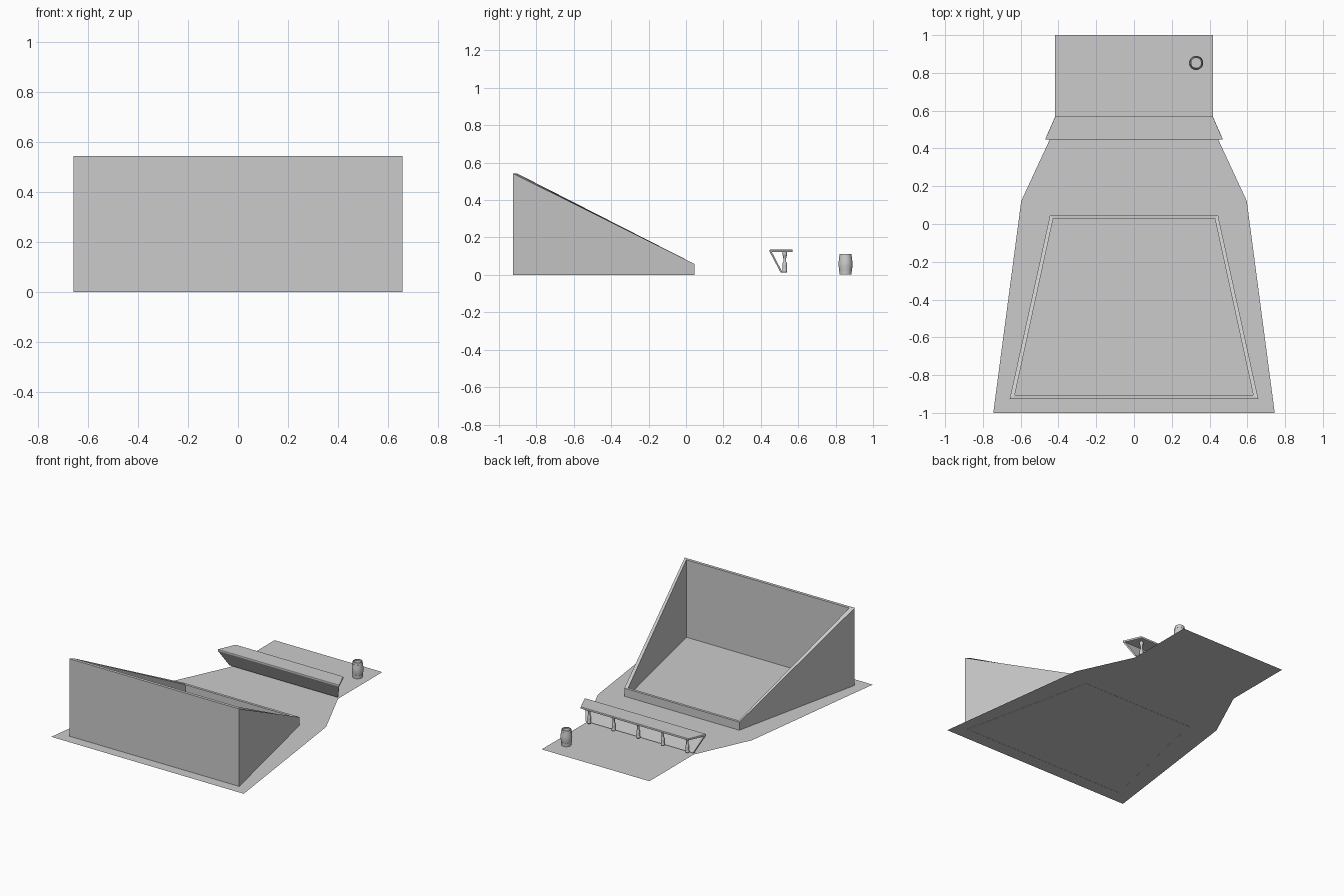
import bpy, bmesh, math

if "Cube" in bpy.data.objects:
    bpy.data.objects.remove(bpy.data.objects["Cube"])


def finish(name, verts, faces, smooth=False):
    mesh = bpy.data.meshes.new(name)
    mesh.from_pydata(verts, [], faces)
    obj = bpy.data.objects.new(name, mesh)
    bpy.context.collection.objects.link(obj)
    if len(faces) > 1:
        bm = bmesh.new()
        bm.from_mesh(mesh)
        bmesh.ops.recalc_face_normals(bm, faces=bm.faces)
        bm.to_mesh(mesh)
        bm.free()
    if smooth:
        bpy.ops.object.select_all(action='DESELECT')
        obj.select_set(True)
        bpy.context.view_layer.objects.active = obj
        bpy.ops.object.shade_smooth_by_angle(angle=math.radians(35))
    return obj


def lathe(name, profile, loc, sides):
    """Spin (radius, height) points round z and cap both ends."""
    verts = [(loc[0] + r * math.cos(2 * math.pi * i / sides),
              loc[1] + r * math.sin(2 * math.pi * i / sides), loc[2] + z)
             for r, z in profile for i in range(sides)]
    faces = [(k * sides + i, k * sides + (i + 1) % sides,
              (k + 1) * sides + (i + 1) % sides, (k + 1) * sides + i)
             for k in range(len(profile) - 1) for i in range(sides)]
    last = (len(profile) - 1) * sides
    faces += [tuple(range(sides))[::-1], tuple(range(last, last + sides))]
    return finish(name, verts, faces, smooth=True)


def loft(name, bottom, top):
    """Solid between two matching quads."""
    faces = [(3, 2, 1, 0), (4, 5, 6, 7)]
    faces += [(i, (i + 1) % 4, 4 + (i + 1) % 4, 4 + i) for i in range(4)]
    return finish(name, bottom + top, faces)


# Floor: one flat sheet, mirrored outline
half = [(0.745, -1), (0.597, 0.122), (0.417, 0.51), (0.417, 1)]
outline = half + [(-x, y) for x, y in reversed(half)]
finish("floor", [(x, y, 0.001) for x, y in outline], [tuple(range(8))])

# Sloping enclosure: hollow wall ring, tall at the front, low at the back
HIGH, LOW = 0.543, 0.058


def ring(fx, fy, bx, by, high, low):
    return [(-fx, fy, high), (fx, fy, high), (bx, by, low), (-bx, by, low)]


outer = (0.658, -0.926, 0.445, 0.046)
inner = (0.631, -0.905, 0.428, 0.028)
verts = (ring(*outer, 0, 0) + ring(*inner, 0, 0)
         + ring(*outer, HIGH, LOW) + ring(*inner, HIGH, LOW))
faces = []
for i in range(4):
    j = (i + 1) % 4
    faces += [(i, j, 8 + j, 8 + i), (4 + i, 4 + j, 12 + j, 12 + i),
              (i, j, 4 + j, 4 + i), (8 + i, 8 + j, 12 + j, 12 + i)]
finish("enclosure_walls", verts, faces)

# Counter top, wider towards the front
slab = loft("counter_top",
            ring(0.471, 0.447, 0.417, 0.57, 0.121, 0.121),
            ring(0.471, 0.447, 0.417, 0.57, 0.135, 0.135))
bevel = slab.modifiers.new("soft_edges", 'BEVEL')
bevel.width = 0.003
bevel.segments = 2

# Leaning panel under the counter
loft("counter_panel",
     ring(0.42, 0.506, 0.415, 0.516, 0.013, 0.013),
     ring(0.468, 0.448, 0.463, 0.459, 0.122, 0.122))

# Row of turned balusters
baluster = [(0.010, 0.013), (0.013, 0.016), (0.013, 0.024), (0.011, 0.028),
            (0.0125, 0.045), (0.0115, 0.062), (0.007, 0.072), (0.0075, 0.085),
            (0.009, 0.1), (0.012, 0.104), (0.013, 0.11), (0.013, 0.122)]
for n in range(5):
    lathe(f"baluster_{n + 1}", baluster, (-0.38 + 0.19 * n, 0.528, 0), 16)

# Barrel with hoops and recessed lid
barrel = [(0.032, 0), (0.033, 0.016), (0.0345, 0.016), (0.0355, 0.026),
          (0.0345, 0.026), (0.037, 0.045), (0.0375, 0.056), (0.037, 0.068),
          (0.0345, 0.085), (0.0355, 0.085), (0.034, 0.096), (0.033, 0.096),
          (0.031, 0.11), (0.026, 0.11), (0.026, 0.1)]
lathe("barrel", barrel, (0.329, 0.853, 0.001), 24)
